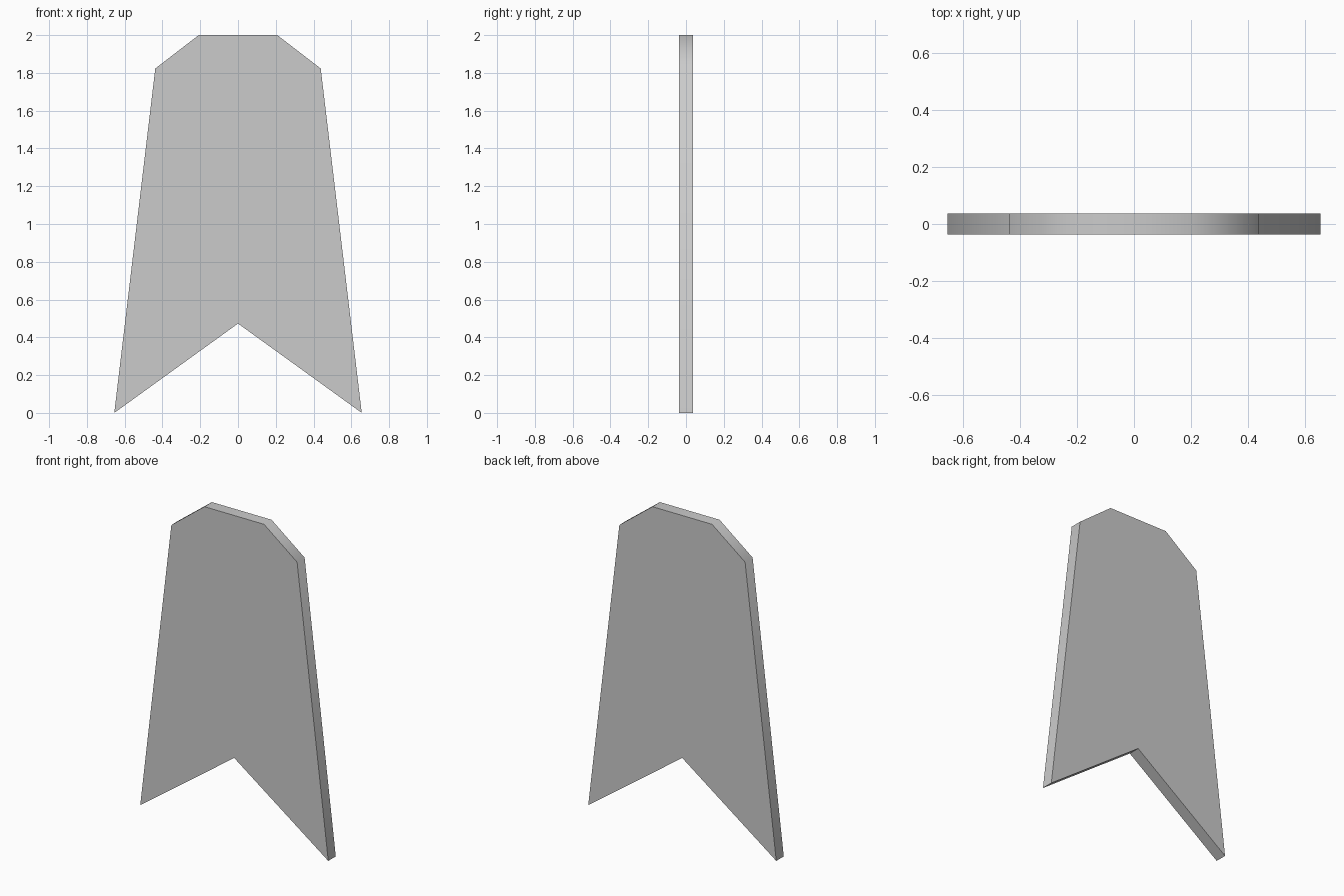
import bpy
import bmesh
import math

if "Cube" in bpy.data.objects:
    bpy.data.objects.remove(bpy.data.objects["Cube"])

THICKNESS = 0.075

# Right half of the outline (x, z), from the notch round to the top
half = [(0.0, 0.473), (0.655, 0.0), (0.438, 1.823), (0.208, 2.0)]
outline = half + [(-x, z) for x, z in reversed(half[1:])]

# Flat panel with a notched foot and chamfered top, extruded front to back
bm = bmesh.new()
front = bm.faces.new([bm.verts.new((x, -THICKNESS / 2, z)) for x, z in outline])
extruded = bmesh.ops.extrude_face_region(bm, geom=[front], use_keep_orig=True)
moved = [g for g in extruded["geom"] if isinstance(g, bmesh.types.BMVert)]
bmesh.ops.translate(bm, verts=moved, vec=(0, THICKNESS, 0))
bmesh.ops.recalc_face_normals(bm, faces=bm.faces)

mesh = bpy.data.meshes.new("notched_panel")
bm.to_mesh(mesh)
bm.free()
panel = bpy.data.objects.new("notched_panel", mesh)
bpy.context.collection.objects.link(panel)

# Soft shading over the top corners, crisp rim edges
bpy.context.view_layer.objects.active = panel
panel.select_set(True)
bpy.ops.object.shade_smooth_by_angle(angle=math.radians(50))
